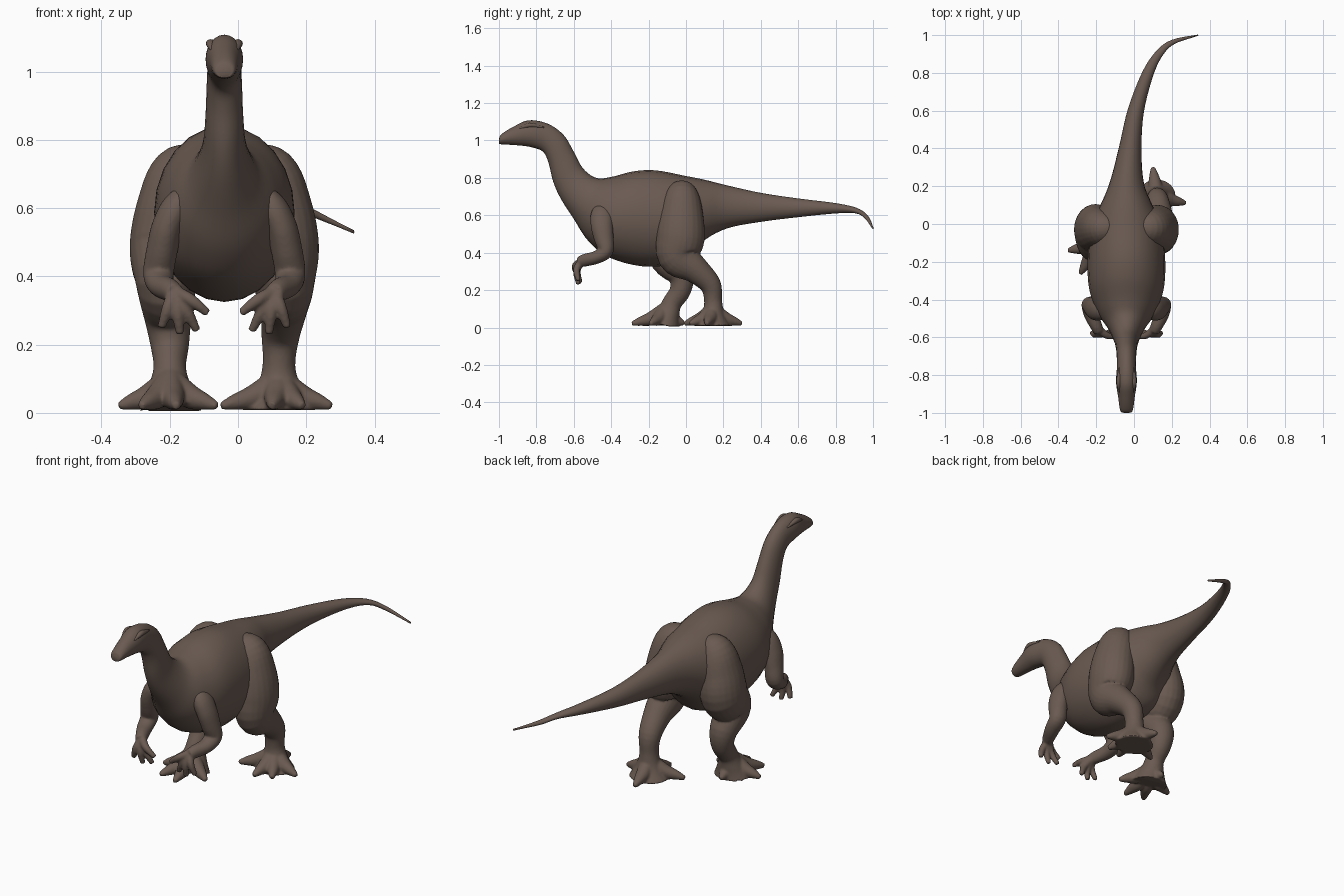
import bpy, bmesh, math
from mathutils import Vector

if "Cube" in bpy.data.objects:
    bpy.data.objects.remove(bpy.data.objects["Cube"])

MID = -0.04   # plane of symmetry of the animal
STEPS = 5     # interpolated rings between two stations
SIDES = 24

hide = bpy.data.materials.new("brown hide")
hide.use_nodes = True
colour = (0.145, 0.104, 0.084, 1)
hide.diffuse_color = colour
bsdf = hide.node_tree.nodes["Principled BSDF"]
bsdf.inputs["Base Color"].default_value = colour
bsdf.inputs["Roughness"].default_value = 0.8


def spline(stations):
    """Catmull-Rom interpolation of station vectors."""
    p = [Vector(s) for s in stations]
    p = [2 * p[0] - p[1]] + p + [2 * p[-1] - p[-2]]
    out = []
    for a, b, c, d in zip(p, p[1:], p[2:], p[3:]):
        for k in range(STEPS):
            t = k / STEPS
            out.append(0.5 * (2 * b + (c - a) * t + (2 * a - 5 * b + 4 * c - d) * t ** 2
                              + (3 * b - a - 3 * c + d) * t ** 3))
    return out + [p[-2]]


def tangents(centres):
    last = len(centres) - 1
    return [(centres[min(i + 1, last)] - centres[max(i - 1, 0)]).normalized()
            for i in range(last + 1)]


def loft(bm, frames):
    """Skin closed rings given as (centre, side vector, up vector)."""
    rings = []
    for centre, side, up in frames:
        ring = []
        for k in range(SIDES):
            a = math.tau * k / SIDES
            co = centre + side * math.cos(a) + up * math.sin(a)
            co.z = max(co.z, 0.006)
            ring.append(bm.verts.new(co))
        rings.append(ring)
    for r, s in zip(rings, rings[1:]):
        for k in range(SIDES):
            n = (k + 1) % SIDES
            bm.faces.new((r[k], r[n], s[n], s[k]))
    bm.faces.new(rings[0])
    bm.faces.new(rings[-1])


def tube(bm, stations):
    """Round limb through (x, y, z, half width, half depth)."""
    rows = spline(stations)
    centres = [r.xyz for r in rows]
    whole = (centres[-1] - centres[0]).normalized()
    ref = Vector((1, 0, 0)) if abs(whole.x) < 0.6 else Vector((0, 1, 0))
    frames = []
    for row, c, t in zip(rows, centres, tangents(centres)):
        side = (ref - t * ref.dot(t)).normalized()
        frames.append((c, side * row[3], t.cross(side) * row[4]))
    loft(bm, frames)


def finish(bm, name, fuse=False):
    bmesh.ops.recalc_face_normals(bm, faces=bm.faces)
    mesh = bpy.data.meshes.new(name)
    bm.to_mesh(mesh)
    bm.free()
    mesh.materials.append(hide)
    mesh.shade_smooth()
    ob = bpy.data.objects.new(name, mesh)
    bpy.context.collection.objects.link(ob)
    if fuse:   # blend the digits into the limb
        rm = ob.modifiers.new("fuse", 'REMESH')
        rm.mode = 'VOXEL'
        rm.voxel_size = 0.006
        rm.use_smooth_shade = True
        sm = ob.modifiers.new("soften", 'SMOOTH')
        sm.factor = 0.5
        sm.iterations = 5
    return ob


# Head, neck, trunk and tail: top y, top z, bottom y, bottom z, half width, centre x
spine = [
    (-1.0, 1.01, -1.0, .985, .015, MID), (-.985, 1.035, -.99, .98, .033, MID),
    (-.92, 1.075, -.91, .975, .044, MID), (-.84, 1.108, -.83, .965, .055, MID),
    (-.74, 1.09, -.765, .94, .05, MID), (-.655, 1.03, -.735, .88, .052, MID),
    (-.6, .94, -.71, .78, .056, MID), (-.55, .85, -.67, .69, .066, MID),
    (-.48, .8, -.6, .58, .1, MID), (-.4, .805, -.52, .46, .155, MID),
    (-.28, .835, -.4, .37, .198, MID), (-.16, .84, -.2, .325, .205, MID),
    (0, .81, 0, .36, .185, MID), (.1, .79, .09, .46, .14, MID),
    (.22, .76, .22, .53, .09, -.037), (.4, .72, .4, .565, .06, -.02),
    (.6, .69, .6, .59, .043, .01), (.8, .665, .8, .61, .03, .075),
    (.91, .64, .91, .61, .02, .14), (.97, .6, .96, .58, .013, .21),
    (1.0, .535, 1.0, .525, .003, .34)]
bm = bmesh.new()
rows = spline(spine)
centres = [Vector((r[5], (r[0] + r[2]) / 2, (r[1] + r[3]) / 2)) for r in rows]
frames = []
for r, c, t in zip(rows, centres, tangents(centres)):
    up = Vector((0, r[0] - r[2], r[1] - r[3])) / 2
    frames.append((c, t.cross(up).normalized() * r[4], up))
loft(bm, frames)
finish(bm, "body")

# Brow ridges squaring off the crown
for sign, label in ((1, "left"), (-1, "right")):
    bm = bmesh.new()
    x = MID + sign * 0.036
    tube(bm, [(x, -.89, 1.063, .004, .004), (x + sign * .004, -.835, 1.082, .014, .013),
              (x, -.76, 1.07, .004, .004)])
    finish(bm, label + "_brow")

# Legs: distance from the middle, y, z, half width, half depth
thigh = [(.05, -.02, .77, .015, .03), (.115, -.022, .71, .09, .09),
         (.152, -.025, .6, .105, .118), (.168, -.03, .48, .11, .13)]
shins = {
    1: [(.175, -.04, .38, .09, .11), (.175, .05, .31, .07, .075),
        (.165, .13, .23, .057, .057), (.16, .145, .14, .048, .048),
        (.16, .145, .07, .068, .062), (.16, .145, .008, .105, .095)],
    -1: [(.17, -.1, .38, .09, .1), (.165, -.03, .28, .07, .07),
         (.16, -.03, .2, .057, .057), (.16, -.075, .13, .048, .052),
         (.16, -.095, .07, .068, .062), (.16, -.115, .008, .1, .085)]}
toe_tips = {
    1: [(.1, -.01), (-.05, .08), (.275, .11), (.1, .3), (.19, .02)],
    -1: [(-.35, -.14), (-.285, -.265), (-.18, -.29), (-.06, -.19), (-.2, -.01)]}

# Arms and fingers, in the same terms
arm = [(.07, -.42, .66, .02, .03), (.13, -.445, .61, .045, .06), (.165, -.45, .55, .046, .06),
       (.182, -.44, .48, .046, .053), (.193, -.43, .41, .045, .042), (.185, -.48, .375, .04, .035),
       (.16, -.54, .36, .032, .034), (.145, -.57, .35, .028, .028)]
finger_tips = [(.185, -.575, .25), (.13, -.575, .23), (.08, -.565, .24), (.048, -.59, .292)]


def placed(stations, sign):
    return [(MID + sign * d, *rest) for d, *rest in stations]


for sign, label in ((1, "left"), (-1, "right")):
    bm = bmesh.new()
    leg = placed(thigh + shins[sign], sign)
    tube(bm, leg)
    heel = Vector(leg[-1][:3])
    for tip in toe_tips[sign]:
        reach = Vector((*tip, heel.z)) - heel
        toe = [(0, .1, .035), (.4, .05, .036), (.75, .032, .024), (1, .02, .011)]
        tube(bm, [(*(heel + reach * f).xy, z, r, r) for f, z, r in toe])
    finish(bm, label + "_leg", fuse=True)

    bm = bmesh.new()
    tube(bm, placed(arm, sign))
    wrist = Vector((.145, -.56, .355))
    for tip in finger_tips:
        knuckle = wrist.lerp(Vector(tip), 0.5) + Vector((0, -.018, .006))
        tube(bm, placed([(*wrist, .02, .02), (*knuckle, .018, .018), (*tip, .012, .012)], sign))
    finish(bm, label + "_arm", fuse=True)
